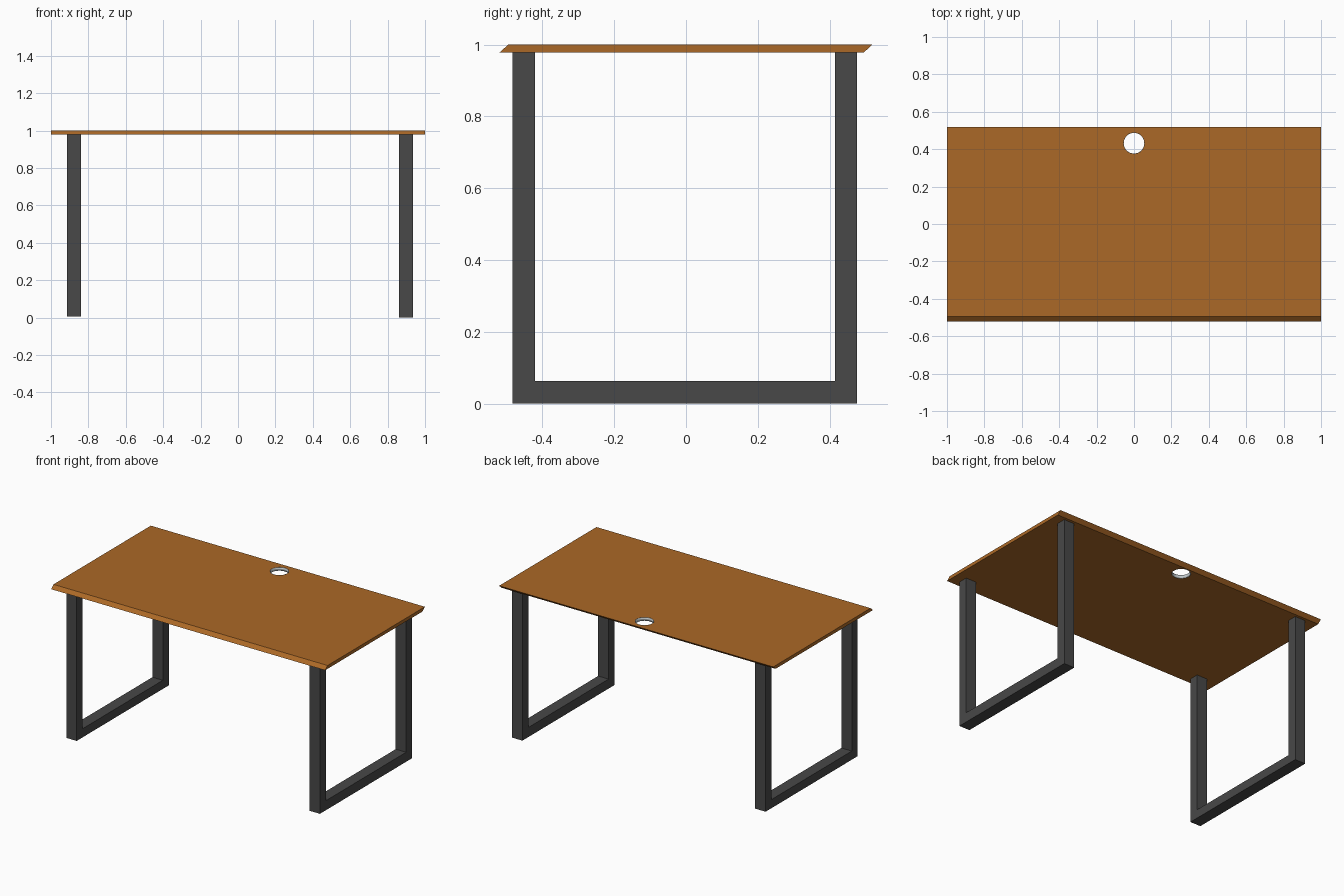
import bpy
import bmesh
import math

cube = bpy.data.objects.get("Cube")
if cube:
    bpy.data.objects.remove(cube, do_unlink=True)


def material(name, rgb):
    mat = bpy.data.materials.new(name)
    mat.use_nodes = True
    mat.diffuse_color = (*rgb, 1)
    mat.node_tree.nodes["Principled BSDF"].inputs["Base Color"].default_value = (*rgb, 1)
    return mat


wood = material("warm wood", (0.41, 0.14, 0.02))
metal = material("dark metal", (0.065, 0.065, 0.065))
grey = material("pale grey", (0.55, 0.6, 0.62))


def prism(name, profile, x0, x1, mat):
    """Extrude a closed (y, z) profile along x."""
    bm = bmesh.new()
    face = bm.faces.new([bm.verts.new((x0, y, z)) for y, z in profile])
    ext = bmesh.ops.extrude_face_region(bm, geom=[face])
    verts = [v for v in ext["geom"] if isinstance(v, bmesh.types.BMVert)]
    bmesh.ops.translate(bm, verts=verts, vec=(x1 - x0, 0, 0))
    bmesh.ops.recalc_face_normals(bm, faces=bm.faces)
    mesh = bpy.data.meshes.new(name)
    bm.to_mesh(mesh)
    bm.free()
    mesh.materials.append(mat)
    obj = bpy.data.objects.new(name, mesh)
    bpy.context.collection.objects.link(obj)
    return obj


# Slanted-edge desktop
top_z, under_z = 1.0, 0.978
desktop = prism("desktop", [(-0.52, under_z), (0.495, under_z), (0.519, top_z), (-0.495, top_z)],
                -1, 1, wood)

# Round cable hole cut through the desktop
hole_y, hole_r = 0.432, 0.057
bpy.ops.mesh.primitive_cylinder_add(vertices=32, radius=hole_r, depth=0.2,
                                    location=(0, hole_y, 0.99))
cutter = bpy.context.object
cutter.name = "cable_hole_cutter"
cutter.hide_render = True
cut = desktop.modifiers.new("cable hole", "BOOLEAN")
cut.operation = "DIFFERENCE"
cut.solver = "EXACT"
cut.object = cutter
bpy.context.view_layer.objects.active = desktop
bpy.ops.object.modifier_apply(modifier=cut.name)
bpy.data.objects.remove(cutter, do_unlink=True)

# Thin grey lining of the cable hole
bpy.ops.mesh.primitive_cylinder_add(vertices=32, radius=hole_r, depth=top_z - under_z,
                                    end_fill_type="NOTHING",
                                    location=(0, hole_y, (top_z + under_z) / 2))
lining = bpy.context.object
lining.name = "cable_hole_lining"
lining.data.materials.append(grey)
wall = lining.modifiers.new("wall", "SOLIDIFY")
wall.thickness = 0.002
bpy.ops.object.shade_smooth_by_angle(angle=math.radians(35))

# U-shaped leg frames: two uprights joined by a floor bar
front, back, bar, inset = -0.483, 0.477, 0.063, 0.062
for name, x0, base in (("right_leg_frame", -0.915, 0.006), ("left_leg_frame", 0.86, 0.0)):
    u_profile = [(front, base), (back, base), (back, under_z), (back - inset, under_z),
                 (back - inset, bar), (front + inset, bar), (front + inset, under_z),
                 (front, under_z)]
    prism(name, u_profile, x0, x0 + 0.076, metal)
